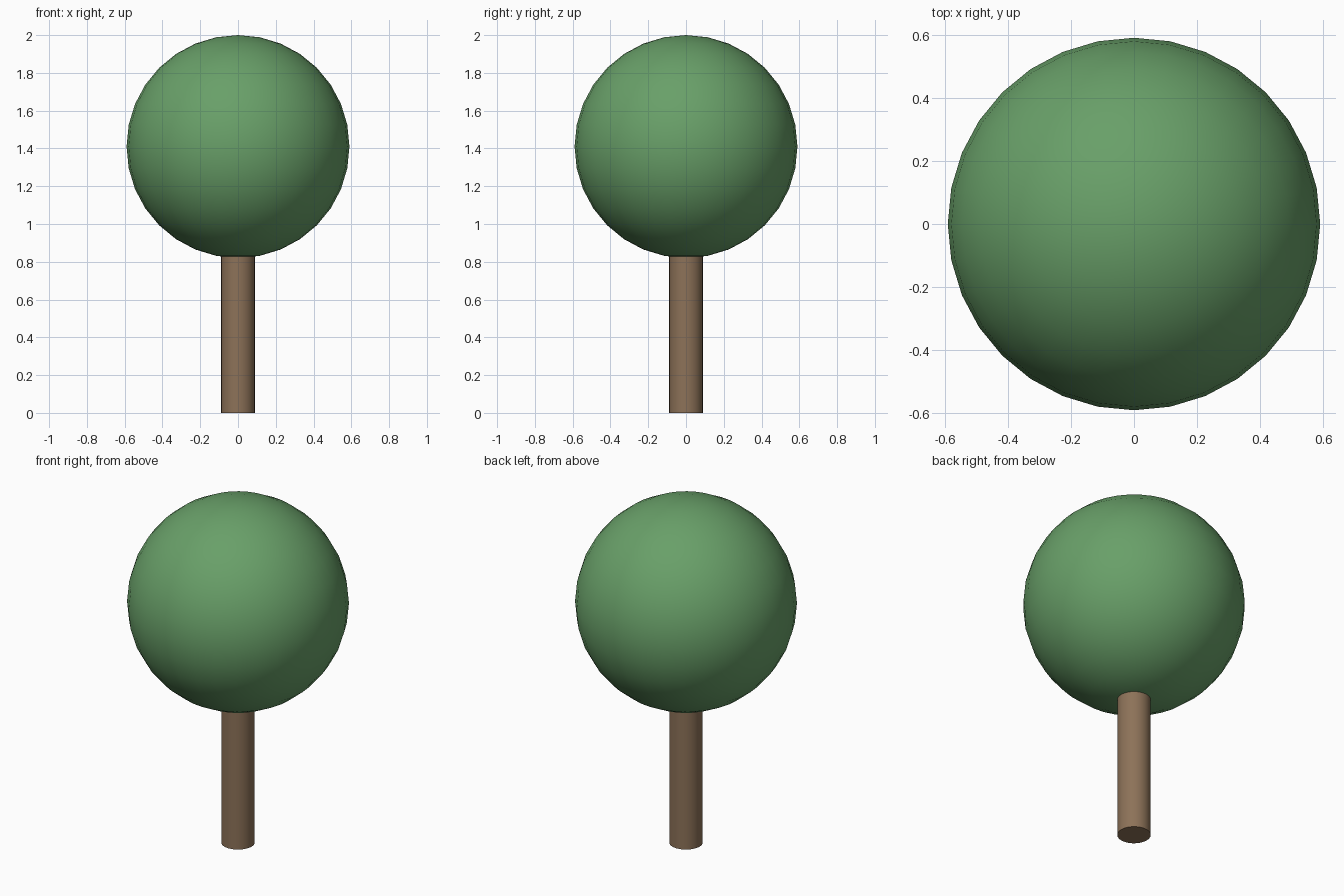
import bpy
import math

cube = bpy.data.objects.get("Cube")
if cube:
    bpy.data.objects.remove(cube, do_unlink=True)

CROWN_RADIUS = 0.59
CROWN_CENTRE = 2.0 - CROWN_RADIUS
TRUNK_RADIUS = 0.089
TRUNK_TOP = 0.87  # ends hidden inside the crown


def make_material(name, rgb):
    mat = bpy.data.materials.new(name)
    mat.use_nodes = True
    colour = (*rgb, 1.0)
    mat.diffuse_color = colour
    shader = next(n for n in mat.node_tree.nodes if n.type == 'BSDF_PRINCIPLED')
    shader.inputs["Base Color"].default_value = colour
    shader.inputs["Roughness"].default_value = 0.9
    return mat


def finish(name, mat):
    obj = bpy.context.object
    obj.name = name
    obj.data.name = name
    obj.data.materials.append(mat)
    bpy.ops.object.shade_smooth_by_angle(angle=math.radians(40))
    return obj


leaf_green = make_material("leaf green", (0.14, 0.35, 0.14))
bark_brown = make_material("bark brown", (0.265, 0.168, 0.098))

# Trunk: plain capped cylinder
bpy.ops.mesh.primitive_cylinder_add(
    vertices=32, radius=TRUNK_RADIUS, depth=TRUNK_TOP,
    location=(0, 0, TRUNK_TOP / 2))
finish("trunk", bark_brown)

# Crown: round ball of foliage
bpy.ops.mesh.primitive_uv_sphere_add(
    segments=32, ring_count=16, radius=CROWN_RADIUS,
    location=(0, 0, CROWN_CENTRE))
finish("crown", leaf_green)
